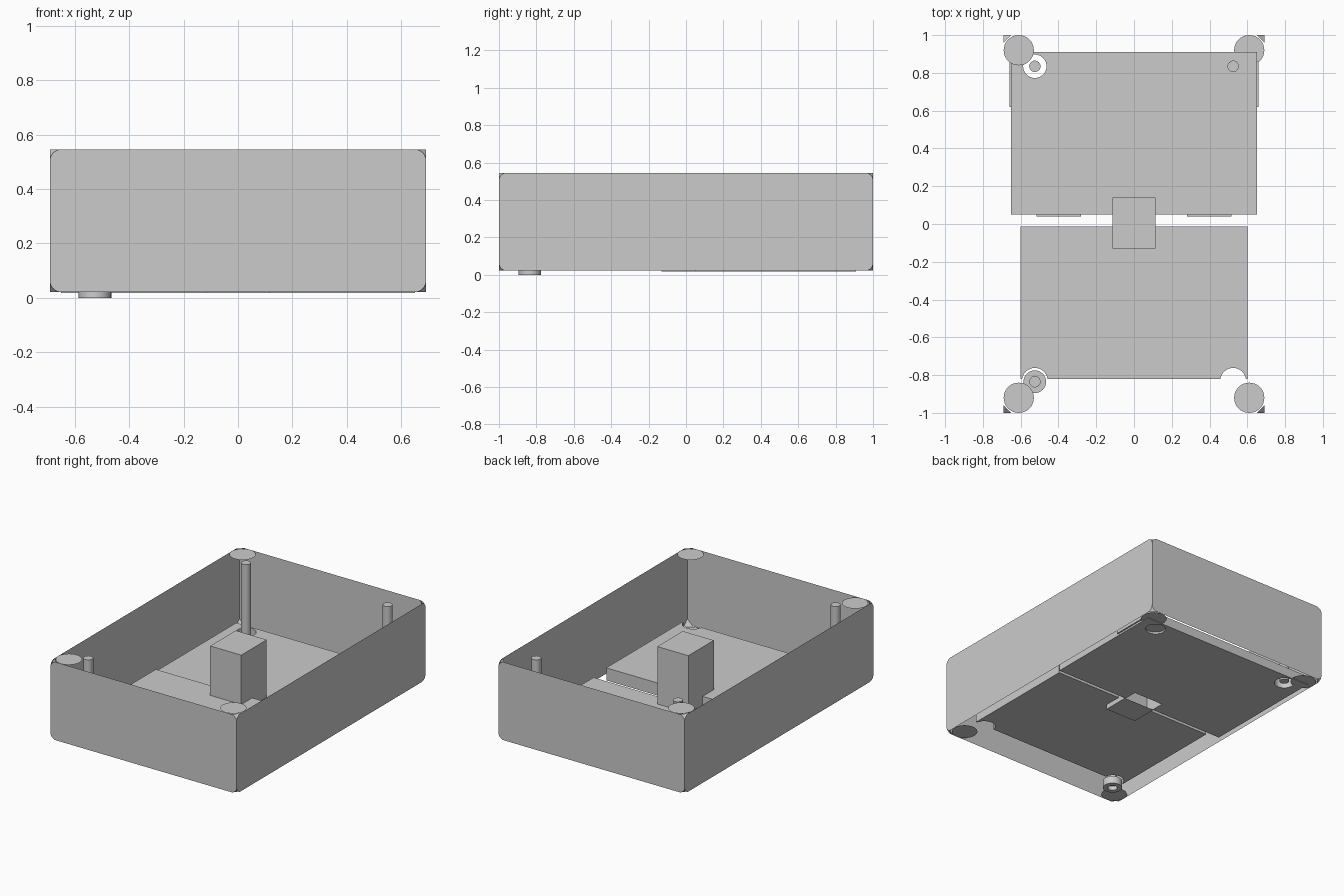
import bpy, bmesh
from math import sin, cos, radians
from mathutils import Vector

cube = bpy.data.objects.get("Cube")
if cube:
    bpy.data.objects.remove(cube)

GREY = bpy.data.materials.new("plain grey")
GREY.use_nodes = True
COLOUR = (0.6, 0.6, 0.6, 1)
GREY.diffuse_color = COLOUR
GREY.node_tree.nodes["Principled BSDF"].inputs["Base Color"].default_value = COLOUR

# Overall case size
W, L, BOTTOM, TOP, R = 0.69, 1.0, 0.022, 0.545, 0.04
PX, PY = 0.525, 0.835


def finish(bm, name, smooth=False):
    mesh = bpy.data.meshes.new(name)
    bm.to_mesh(mesh)
    bm.free()
    mesh.materials.append(GREY)
    ob = bpy.data.objects.new(name, mesh)
    bpy.context.collection.objects.link(ob)
    if smooth:
        bpy.ops.object.select_all(action='DESELECT')
        ob.select_set(True)
        bpy.context.view_layer.objects.active = ob
        bpy.ops.object.shade_smooth_by_angle(angle=radians(35))
    return ob


def arc(cx, cy, r, a0, a1, n):
    return [(cx + r * cos(radians(a0 + (a1 - a0) * i / n)),
             cy + r * sin(radians(a0 + (a1 - a0) * i / n))) for i in range(n + 1)]


def circle(cx, cy, r):
    return arc(cx, cy, r, 0, 360, 32)[:-1]


def rect(x0, x1, y0, y1):
    return [(x0, y0), (x1, y0), (x1, y1), (x0, y1)]


def prism(name, loops, z0, z1, smooth=False):
    """Extrude an outline, with any further loops as holes."""
    bm = bmesh.new()
    edges = []
    for loop in loops:
        vs = [bm.verts.new((x, y, z0)) for x, y in loop]
        edges += [bm.edges.new((v, vs[i - 1])) for i, v in enumerate(vs)]
    bmesh.ops.triangle_fill(bm, edges=edges, use_beauty=True)
    out = bmesh.ops.extrude_face_region(bm, geom=bm.faces[:])
    moved = [g for g in out["geom"] if isinstance(g, bmesh.types.BMVert)]
    bmesh.ops.translate(bm, verts=moved, vec=(0, 0, z1 - z0))
    bmesh.ops.recalc_face_normals(bm, faces=bm.faces)
    return finish(bm, name, smooth)


def sheet(name, points, outward):
    """One flat face turned towards the given direction."""
    bm = bmesh.new()
    face = bm.faces.new([bm.verts.new(p) for p in points])
    face.normal_update()
    if face.normal.dot(Vector(outward)) < 0:
        face.normal_flip()
    return finish(bm, name)


def rounded(half):
    pts = []
    for i, (sx, sz) in enumerate([(1, 1), (-1, 1), (-1, -1), (1, -1)]):
        cz = TOP - R if sz > 0 else BOTTOM + R
        pts += arc(sx * (half - R), cz, R, 90 * i, 90 * i + 90, 8)
    return pts


# Thin walls with rounded corners
for s, end, side in ((-1, "front", "right"), (1, "back", "left")):
    sheet(end + "_wall", [(u, s * L, z) for u, z in rounded(W)], (0, s, 0))
    sheet(side + "_wall", [(s * W, u, z) for u, z in rounded(L)], (s, 0, 0))

# Corner discs and small corner facets; one upper corner has no disc
for sx, side in ((-1, "right"), (1, "left")):
    for sy, end in ((-1, "front"), (1, "back")):
        for sz, level, z in ((-1, "lower", BOTTOM), (1, "upper", TOP)):
            name = f"{end}_{side}_{level}"
            x, y = sx * W, sy * L
            sheet(name + "_corner", [(x, y - sy * R, z), (x - sx * R, y, z),
                                     (x, y, z - sz * R)], (sx, sy, sz))
            if not (sx > 0 and sy > 0 and sz > 0):
                disc = circle(sx * (W - 0.08), sy * (L - 0.08), 0.08)
                sheet(name + "_disc", [(a, b, z) for a, b in disc], (0, 0, sz))

# Rear floor panel, notched for the block and pierced at the posts
back = [(-0.65, 0.05), (-0.11, 0.05), (-0.11, 0.14), (0.11, 0.14),
        (0.11, 0.05), (0.65, 0.05), (0.65, 0.91), (-0.65, 0.91)]
prism("back_panel", [back] + [circle(s * PX, PY, 0.062) for s in (-1, 1)], 0.018, 0.08)
for s, side in ((-1, "right"), (1, "left")):
    x0, x1 = sorted((s * 0.28, s * 0.515))
    prism(side + "_front_tab", [rect(x0, x1, 0.04, 0.05)], 0.03, 0.07)
    x0, x1 = sorted((s * 0.65, s * 0.66))
    prism(side + "_side_tab", [rect(x0, x1, 0.62, 0.86)], 0.03, 0.07)

# Raised front floor panel with rounded notches
front = [(-0.6, -0.82)] + arc(-PX, -0.83, 0.068, 172, 8, 16)
front += arc(PX, -0.83, 0.068, 172, 8, 16) + [(0.6, -0.82), (0.6, -0.013), (-0.6, -0.013)]
prism("front_panel", [front], 0.05, 0.134)

# Hollow upright block, with a base under its front part only
bm = bmesh.new()
bmesh.ops.create_cube(bm, size=1)
bmesh.ops.delete(bm, geom=[f for f in bm.faces if f.normal.z < -0.5], context='FACES')
bmesh.ops.scale(bm, vec=(0.23, 0.27, 0.447), verts=bm.verts)
bmesh.ops.translate(bm, vec=(0, 0.005, 0.2415), verts=bm.verts)
finish(bm, "centre_block")
sheet("block_base", [(x, y, 0.018) for x, y in rect(-0.115, 0.115, -0.13, 0.05)], (0, 0, -1))

# Posts and their collars
for name, x, y in (("front_right", -PX, -PY), ("back_right", -PX, PY), ("back_left", PX, PY)):
    prism(name + "_post", [circle(x, y, 0.03)], 0.03, TOP, True)
prism("front_right_foot", [circle(-PX, -PY, 0.06), circle(-PX, -PY, 0.03)], 0, 0.05, True)
prism("back_left_collar", [circle(PX, PY, 0.062), circle(PX, PY, 0.03)], 0.03, 0.081, True)
